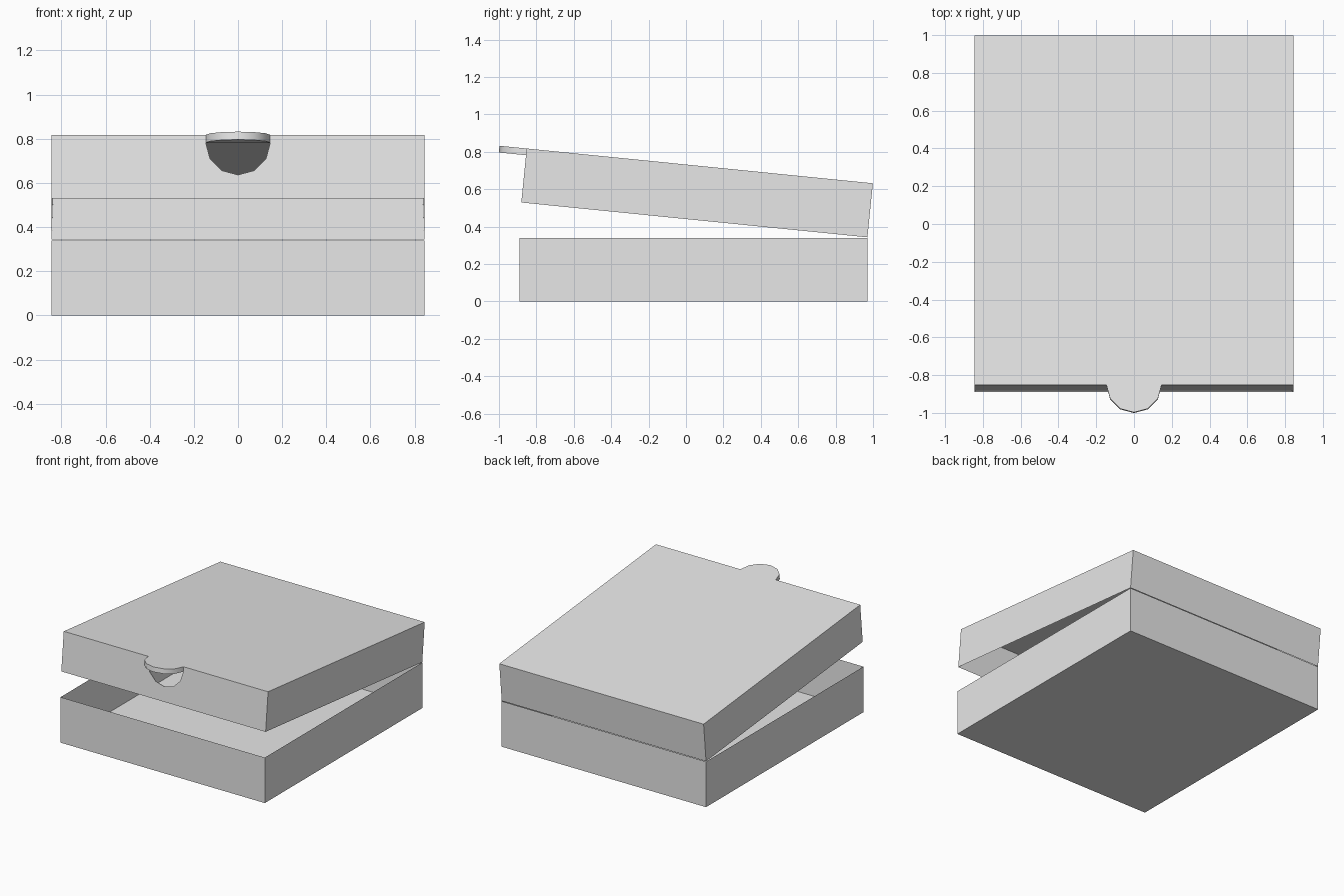
import bpy, bmesh, math
from mathutils import Matrix, Vector

if "Cube" in bpy.data.objects:
    bpy.data.objects.remove(bpy.data.objects["Cube"])

WIDTH, DEPTH, WALL = 1.69, 1.86, 0.015
BASE_H, LID_H = 0.34, 0.29
HINGE = Vector((0, 0.97, BASE_H + 0.003))
TILT = math.asin(0.1)
TAB_R, TAB_Z = 0.146, 0.254

grey = bpy.data.materials.new("plain grey")
grey.use_nodes = True
grey.diffuse_color = (0.8, 0.8, 0.8, 1)
grey.node_tree.nodes["Principled BSDF"].inputs["Base Color"].default_value = (0.8, 0.8, 0.8, 1)


def finish(bm, name):
    bmesh.ops.recalc_face_normals(bm, faces=bm.faces)
    mesh = bpy.data.meshes.new(name)
    bm.to_mesh(mesh)
    bm.free()
    mesh.materials.append(grey)
    ob = bpy.data.objects.new(name, mesh)
    bpy.context.collection.objects.link(ob)
    return ob


def tray(name, height, open_side):
    """Thin-walled box, back edge at y = 0, open at the top (1) or bottom (-1)."""
    bm = bmesh.new()
    bmesh.ops.create_cube(bm, size=1, matrix=Matrix.Translation((0, -DEPTH / 2, height / 2))
                          @ Matrix.Diagonal((WIDTH, DEPTH, height, 1)))
    bm.normal_update()
    mouth = [f for f in bm.faces if f.normal.z * open_side > 0.9]
    bmesh.ops.inset_region(bm, faces=mouth, thickness=WALL)
    bmesh.ops.translate(bm, verts=mouth[0].verts, vec=(0, 0, -open_side * (height - WALL)))
    return finish(bm, name)


def half_disc(name, start, out, thick):
    """Half of a twelve-sided disc, pushed along 'thick'; 'out' is its round side."""
    bm = bmesh.new()
    rim = []
    for i in range(7):
        a = math.pi * i / 6
        side = Vector((math.cos(a) * TAB_R, 0, 0))
        rim.append(bm.verts.new(start + side + out * math.sin(a) * TAB_R))
    face = bm.faces.new(rim)
    pushed = bmesh.ops.extrude_face_region(bm, geom=[face])["geom"]
    bmesh.ops.translate(bm, vec=thick, verts=[v for v in pushed if isinstance(v, bmesh.types.BMVert)])
    return finish(bm, name)


# Base tray
base = tray("box_base", BASE_H, 1)
base.location.y = HINGE.y

# Lid, its finger hole and the tab folded out of it
lid = tray("box_lid", LID_H, -1)
cutter = half_disc("finger_hole_cutter", Vector((0, -DEPTH - 0.05, TAB_Z)),
                   Vector((0, 0, -1)), Vector((0, 0.1, 0)))
cutter.hide_render = True
tab = half_disc("lid_tab", Vector((0, -DEPTH, TAB_Z)),
                Vector((0, -1, 0)), Vector((0, 0, LID_H - TAB_Z)))
for ob in (lid, cutter, tab):
    ob.location = HINGE
    ob.rotation_euler.x = -TILT
bpy.context.view_layer.update()


def activate(ob):
    bpy.ops.object.select_all(action="DESELECT")
    ob.select_set(True)
    bpy.context.view_layer.objects.active = ob


cut = lid.modifiers.new("finger_hole", "BOOLEAN")
cut.operation = "DIFFERENCE"
cut.solver = "EXACT"
cut.object = cutter
activate(lid)
bpy.ops.object.modifier_apply(modifier=cut.name)
bpy.data.objects.remove(cutter)

# Soft rounded rim on the tab
activate(tab)
bpy.ops.object.shade_smooth_by_angle(angle=math.radians(40))
